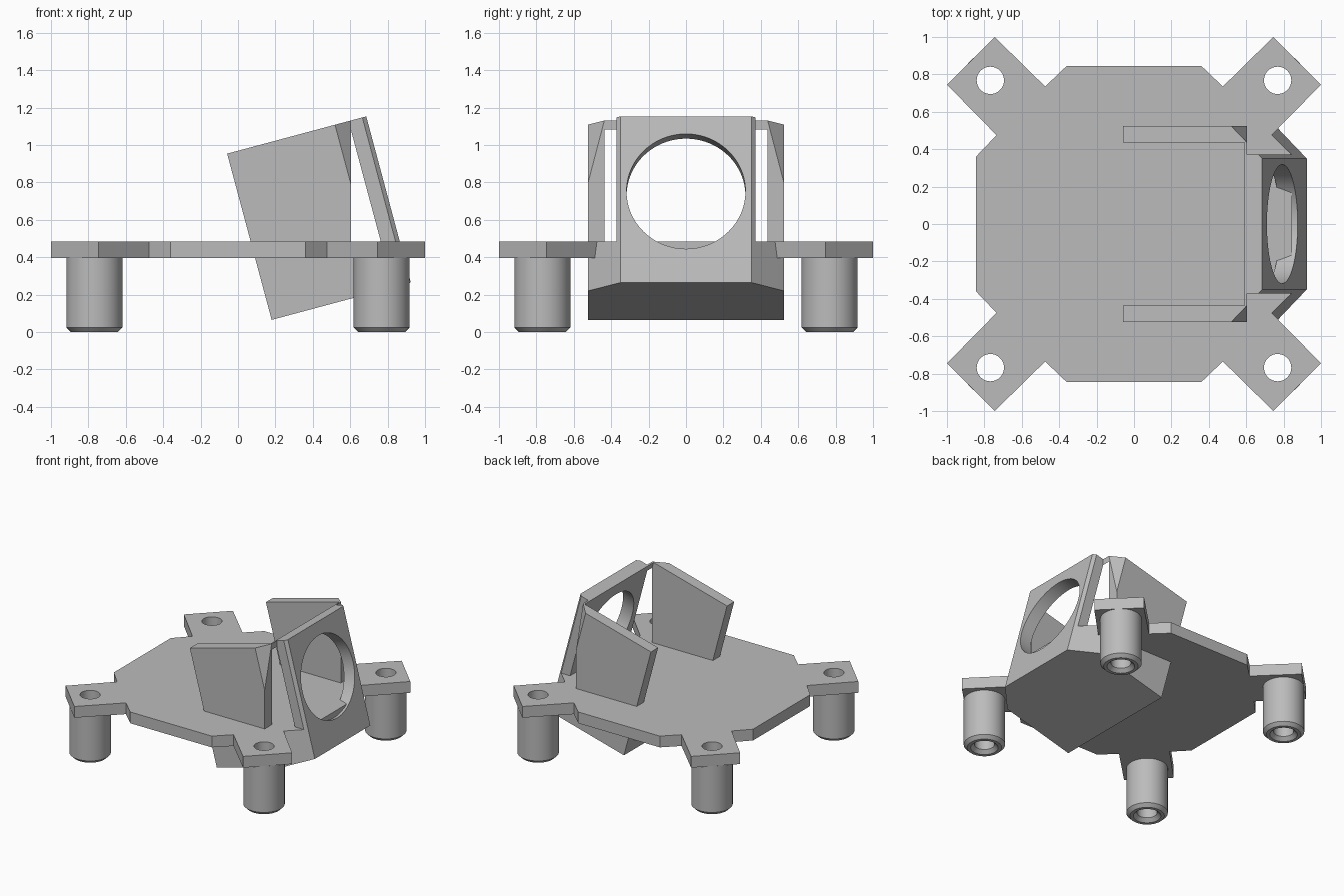
import bpy, bmesh, math
from mathutils import Matrix, Vector

if "Cube" in bpy.data.objects:
    bpy.data.objects.remove(bpy.data.objects["Cube"])

grey = bpy.data.materials.new("light grey")
grey.diffuse_color = (0.5, 0.5, 0.5, 1)
grey.use_nodes = True
grey.node_tree.nodes["Principled BSDF"].inputs["Base Color"].default_value = grey.diffuse_color


def add_object(name, bm):
    bmesh.ops.recalc_face_normals(bm, faces=bm.faces)
    mesh = bpy.data.meshes.new(name)
    bm.to_mesh(mesh)
    bm.free()
    mesh.materials.append(grey)
    ob = bpy.data.objects.new(name, mesh)
    bpy.context.collection.objects.link(ob)
    return ob


def prism(name, outline, z0, z1, matrix=Matrix()):
    """Extrude a plan outline from z0 to z1."""
    bm = bmesh.new()
    face = bm.faces.new([bm.verts.new((x, y, z0)) for x, y in outline])
    new = bmesh.ops.extrude_face_region(bm, geom=[face])["geom"]
    bmesh.ops.translate(bm, vec=(0, 0, z1 - z0),
                        verts=[v for v in new if isinstance(v, bmesh.types.BMVert)])
    bm.transform(matrix)
    return add_object(name, bm)


def box(name, x0, x1, y0, y1, z0, z1, matrix=Matrix()):
    return prism(name, [(x0, y0), (x1, y0), (x1, y1), (x0, y1)], z0, z1, matrix)


def circle(radius, n, cx=0, cy=0):
    return [(cx + radius * math.cos(2 * math.pi * i / n),
             cy + radius * math.sin(2 * math.pi * i / n)) for i in range(n)]


def lathe(name, profile, n, centre):
    """Revolve a closed (radius, z) profile into a ring."""
    bm = bmesh.new()
    rings = [[bm.verts.new((x + centre[0], y + centre[1], z)) for x, y in circle(r, n)]
             for r, z in profile]
    for a, b in zip(rings, rings[1:] + rings[:1]):
        for i in range(n):
            j = (i + 1) % n
            bm.faces.new((a[i], a[j], b[j], b[i]))
    return add_object(name, bm)


def subtract(ob, cutters):
    """Cut every cutter out of ob, then remove the cutters."""
    for c in cutters:
        c.hide_render = True
        mod = ob.modifiers.new("cut", 'BOOLEAN')
        mod.operation = 'DIFFERENCE'
        mod.solver = 'EXACT'
        mod.object = c
    graph = bpy.context.evaluated_depsgraph_get()
    mesh = bpy.data.meshes.new_from_object(ob.evaluated_get(graph))
    ob.modifiers.clear()
    ob.data = mesh
    for c in cutters:
        bpy.data.objects.remove(c)


def smooth(ob):
    bpy.ops.object.select_all(action='DESELECT')
    ob.select_set(True)
    bpy.context.view_layer.objects.active = ob
    bpy.ops.object.shade_smooth_by_angle(angle=math.radians(30))


PLATE_Z0, PLATE_Z1 = 0.395, 0.485
CORNERS = [(sx * 0.768, sy * 0.768) for sx in (-1, 1) for sy in (-1, 1)]

# Base plate: one corner arm repeated four times, with screw holes
quarter = [(0.845, 0.36), (0.735, 0.475), (1, 0.745),
           (0.745, 1), (0.475, 0.735), (0.36, 0.845)]
outline = []
for k in range(4):
    turn = Matrix.Rotation(k * math.pi / 2, 2)
    outline += [tuple(turn @ Vector(p)) for p in quarter]
plate = prism("base_plate", outline, PLATE_Z0, PLATE_Z1)
subtract(plate, [prism("screw_hole", circle(0.073, 48, x, y), 0.3, 0.6)
                 for x, y in CORNERS])
smooth(plate)

# Hollow standoff legs with bevelled bottom rims
leg_profile = [(0.073, PLATE_Z0), (0.15, PLATE_Z0), (0.15, 0.025),
               (0.125, 0), (0.1, 0), (0.073, 0.027)]
for i, c in enumerate(CORNERS):
    smooth(lathe(f"standoff_leg_{i + 1}", leg_profile, 48, c))

# Camera housing: tilted box with chamfered front corners
tilt = Matrix.Translation((0.18, 0, 0.065)) @ Matrix.Rotation(math.radians(-15), 4, 'Y')
plan = [(0, -0.525), (0.597, -0.525), (0.77, -0.35),
        (0.77, 0.35), (0.597, 0.525), (0, 0.525)]
housing = prism("camera_housing", plan, 0, 0.92, tilt)

# Cavity open at the top and back, round lens opening, screw clearance at the sides
cavity = box("cavity", -0.3, 0.672, -0.435, 0.435, 0.09, 1.2, tilt)
lens_axis = tilt @ Matrix.Translation((0, 0, 0.505)) @ Matrix.Rotation(math.pi / 2, 4, 'Y')
lens = prism("lens_opening", circle(0.318, 96), 0.5, 1.0, lens_axis)
clearances = [box("clearance", 0.603, 1.3, min(s * 0.372, s), max(s * 0.372, s),
                  PLATE_Z1, 1.6) for s in (-1, 1)]
subtract(housing, [cavity, lens] + clearances)
smooth(housing)
